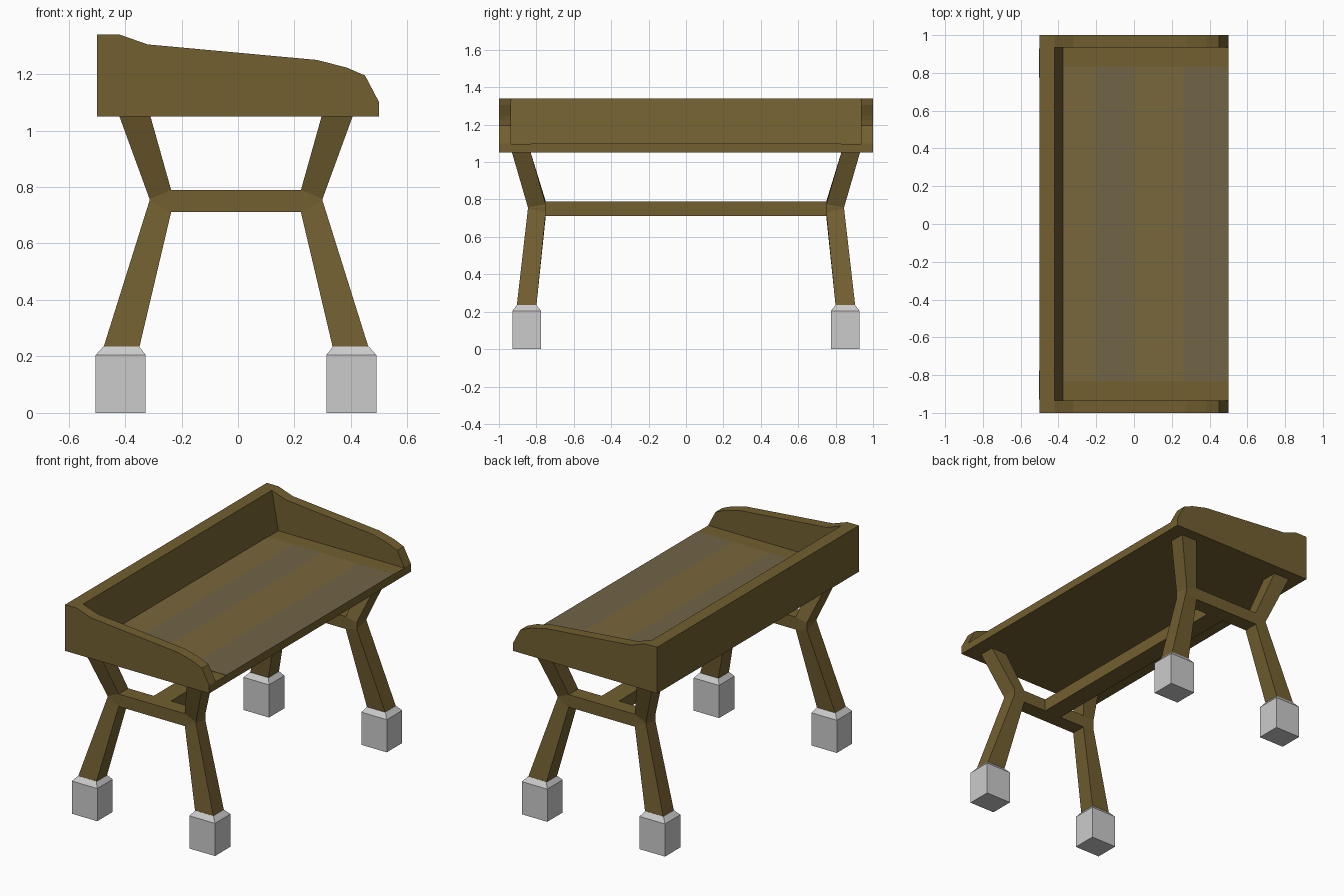
import bpy

if "Cube" in bpy.data.objects:
    bpy.data.objects.remove(bpy.data.objects["Cube"])

OFF = -0.007  # leg frame sits slightly off centre in x


def material(name, rgb):
    m = bpy.data.materials.new(name)
    m.diffuse_color = (*rgb, 1)
    m.use_nodes = True
    m.node_tree.nodes["Principled BSDF"].inputs["Base Color"].default_value = m.diffuse_color
    return m


WOOD = material("wood", (0.17, 0.115, 0.03))
DARK = material("dark_wood", (0.12, 0.08, 0.021))
LIGHT = material("light_plank", (0.19, 0.133, 0.045))
GREYED = material("grey_plank", (0.165, 0.128, 0.063))


def loft(name, rings, mat=None):
    """Closed solid through rings of equal vertex count."""
    n = len(rings[0])
    verts = [p for r in rings for p in r]
    faces = [tuple(range(n))[::-1],
             tuple(range(n * (len(rings) - 1), n * len(rings)))]
    for k in range(len(rings) - 1):
        for i in range(n):
            a, b = k * n + i, k * n + (i + 1) % n
            faces.append((a, b, b + n, a + n))
    me = bpy.data.meshes.new(name)
    me.from_pydata(verts, [], faces)
    ob = bpy.data.objects.new(name, me)
    bpy.context.collection.objects.link(ob)
    if mat:
        me.materials.append(mat)
    # consistent outward normals
    import bmesh
    bm = bmesh.new()
    bm.from_mesh(me)
    bmesh.ops.recalc_face_normals(bm, faces=bm.faces)
    bm.to_mesh(me)
    bm.free()
    return ob


def box(name, x0, x1, y0, y1, z0, z1, mat):
    return loft(name, [[(x0, y0, z), (x1, y0, z), (x1, y1, z), (x0, y1, z)]
                       for z in (z0, z1)], mat)


def extrude_y(name, profile, y0, y1, mat):
    return loft(name, [[(x, y, z) for x, z in profile] for y in (y0, y1)], mat)


# Tray: shaped end panels, sloped back board, floor
side = [(-0.5, 1.05), (0.5, 1.05), (0.5, 1.10), (0.45, 1.195), (0.385, 1.223),
        (0.28, 1.25), (-0.32, 1.305), (-0.42, 1.34), (-0.5, 1.34)]
extrude_y("front_end_panel", side, -1, -0.935, WOOD)
extrude_y("rear_end_panel", side, 0.935, 1, WOOD)
extrude_y("back_board", [(-0.5, 1.05), (-0.375, 1.05), (-0.375, 1.10),
                         (-0.42, 1.34), (-0.5, 1.34)], -0.935, 0.935, WOOD)
box("tray_floor", -0.375, 0.5, -0.935, 0.935, 1.05, 1.098, WOOD)

# Planks of alternating tone on the floor
edges = [-0.375, -0.2, 0.0, 0.26, 0.5]
for i in range(4):
    box(f"floor_plank_{i + 1}", edges[i], edges[i + 1], -0.83, 0.83,
        1.098, 1.10, GREYED if i % 2 else LIGHT)


def ring(sx, sy, xi, xo, yi, yo, zi, zo):
    """Quad section; the inner-x/inner-y corners use zi, the outer one zo."""
    zm = (zi + zo) / 2
    return [(OFF + sx * xi, sy * yi, zi), (OFF + sx * xo, sy * yi, zm),
            (OFF + sx * xo, sy * yo, zo), (OFF + sx * xi, sy * yo, zi)]


# Four bent legs, each on a chamfered foot
for sx, nx in ((-1, "left"), (1, "right")):
    for sy, ny in ((-1, "front"), (1, "rear")):
        tag = f"{ny}_{nx}"
        loft(f"{tag}_lower_leg", [
            ring(sx, sy, 0.343, 0.47, 0.80, 0.905, 0.23, 0.23),
            ring(sx, sy, 0.23, 0.306, 0.75, 0.845, 0.71, 0.753),
            ring(sx, sy, 0.23, 0.307, 0.75, 0.845, 0.77, 0.755)], WOOD)
        loft(f"{tag}_upper_leg", [
            ring(sx, sy, 0.23, 0.307, 0.75, 0.845, 0.77, 0.755),
            ring(sx, sy, 0.23, 0.306, 0.75, 0.845, 0.79, 0.757),
            ring(sx, sy, 0.303, 0.413, 0.83, 0.93, 1.05, 1.05)], WOOD)
        loft(f"{tag}_foot", [
            ring(sx, sy, 0.32, 0.497, 0.775, 0.928, 0, 0),
            ring(sx, sy, 0.32, 0.497, 0.775, 0.928, 0.205, 0.205),
            ring(sx, sy, 0.343, 0.47, 0.80, 0.905, 0.235, 0.235)])

# Cross rails between leg pairs and the long central stretcher
for sy, ny in ((-1, "front"), (1, "rear")):
    y0, y1 = sorted((sy * 0.75, sy * 0.845))
    box(f"{ny}_cross_rail", OFF - 0.23, OFF + 0.23, y0, y1, 0.712, 0.79, WOOD)
box("long_stretcher", -0.06, 0.06, -0.75, 0.75, 0.712, 0.79, WOOD)
